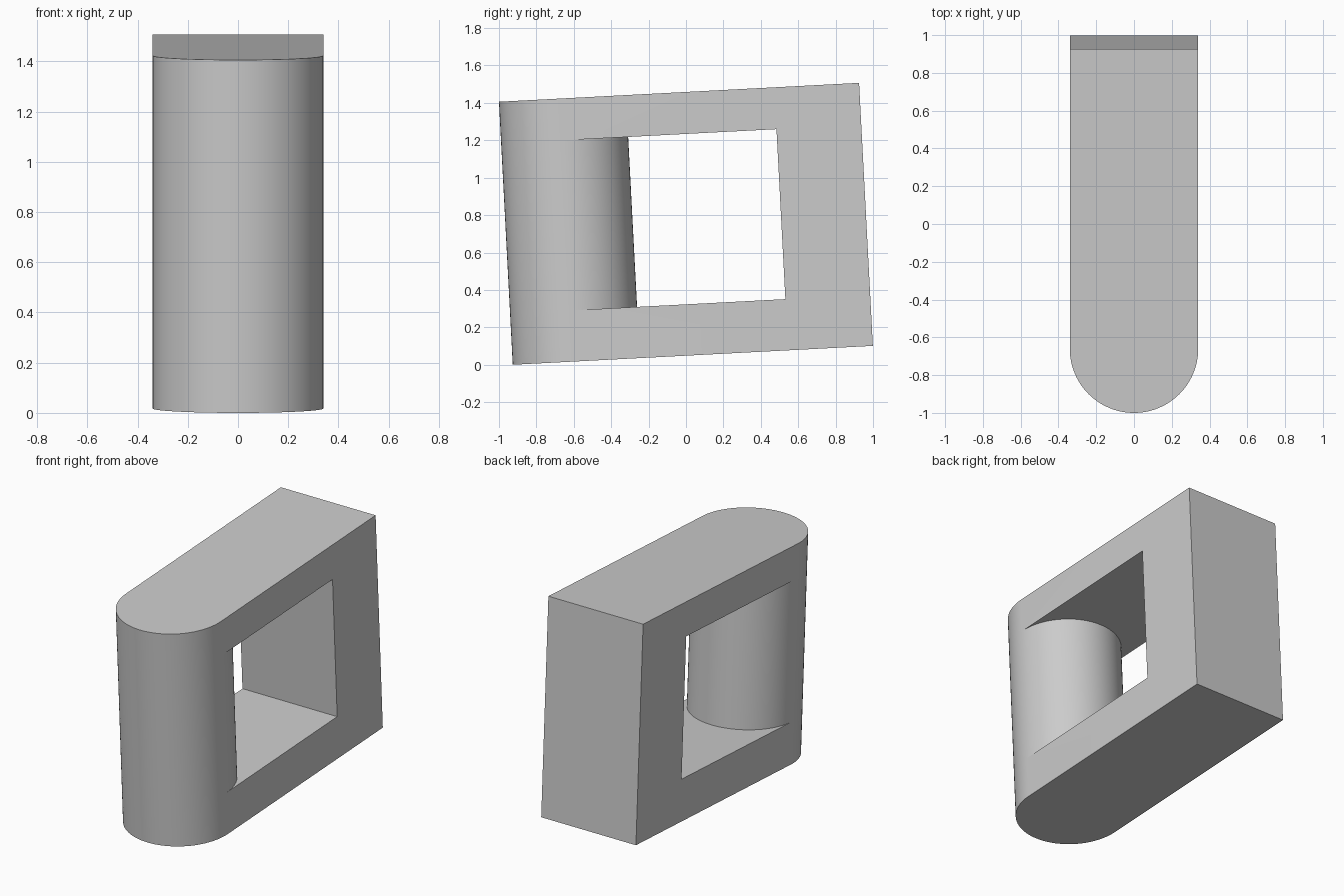
import bpy
import bmesh
from math import cos, sin, pi, radians
from mathutils import Matrix

cube = bpy.data.objects.get("Cube")
if cube:
    bpy.data.objects.remove(cube, do_unlink=True)

# Main sizes, measured along the tilted body
RADIUS = 0.34
LENGTH = 1.928
HEIGHT = 1.408
WINDOW_BACK = 1.474
LEVELS = (0, 0.274, 1.184, HEIGHT)
SEGMENTS = 48
TILT = radians(3)

grey = bpy.data.materials.new("plain grey")
grey.use_nodes = True
colour = (0.6, 0.6, 0.6, 1)
grey.diffuse_color = colour
grey.node_tree.nodes["Principled BSDF"].inputs["Base Color"].default_value = colour

bm = bmesh.new()


def arc(direction):
    """Half circle from the left side to the right side, round the front or back."""
    angles = [pi * i / SEGMENTS for i in range(SEGMENTS + 1)]
    return [(RADIUS * cos(a), RADIUS + direction * RADIUS * sin(a)) for a in angles]


def ring(points):
    """The same plan points repeated at every level."""
    return [[bm.verts.new((x, y, z)) for x, y in points] for z in LEVELS]


def wall(rows, level):
    """Upright faces along a row of points, from one level to the next."""
    low, high = rows[level], rows[level + 1]
    for i in range(len(low) - 1):
        bm.faces.new((low[i], low[i + 1], high[i + 1], high[i]))


front = ring(arc(-1))
post = ring([(RADIUS, WINDOW_BACK), (-RADIUS, WINDOW_BACK)])
back = ring([(RADIUS, LENGTH), (-RADIUS, LENGTH)])
inner = ring(arc(1)[1:-1])
column_back = [[f[0], *n, f[-1]] for f, n in zip(front, inner)]

# Outer walls: rounded front, flat back and the sides of the back post
for level in range(3):
    wall(front, level)
    wall(back, level)
    for side in (0, 1):
        wall([[p[side], b[side]] for p, b in zip(post, back)], level)

# Sides of the lower and upper bars
for level in (0, 2):
    for side in (0, -1):
        wall([[f[side], p[side]] for f, p in zip(front, post)], level)

# Window: back of the round column, front of the post, floor and ceiling
wall(column_back, 1)
wall(post, 1)
for level in (1, 2):
    bm.faces.new(column_back[level] + post[level][::-1])

# Bottom and top of the body
for level in (0, 3):
    bm.faces.new(front[level] + [post[level][1], back[level][1],
                                 back[level][0], post[level][0]])

# Drop the unused inner points outside the window
bmesh.ops.delete(bm, geom=[v for v in bm.verts if not v.link_faces], context='VERTS')
bmesh.ops.recalc_face_normals(bm, faces=bm.faces)

# Lean the whole body back onto its front lower edge
bm.transform(Matrix.Translation((0, HEIGHT * sin(TILT) - 1, 0)) @ Matrix.Rotation(TILT, 4, 'X'))

mesh = bpy.data.meshes.new("window_frame_body")
bm.to_mesh(mesh)
bm.free()
mesh.materials.append(grey)
body = bpy.data.objects.new("window_frame_body", mesh)
bpy.context.collection.objects.link(body)

bpy.ops.object.select_all(action='DESELECT')
body.select_set(True)
bpy.context.view_layer.objects.active = body
bpy.ops.object.shade_smooth_by_angle(angle=radians(30))
